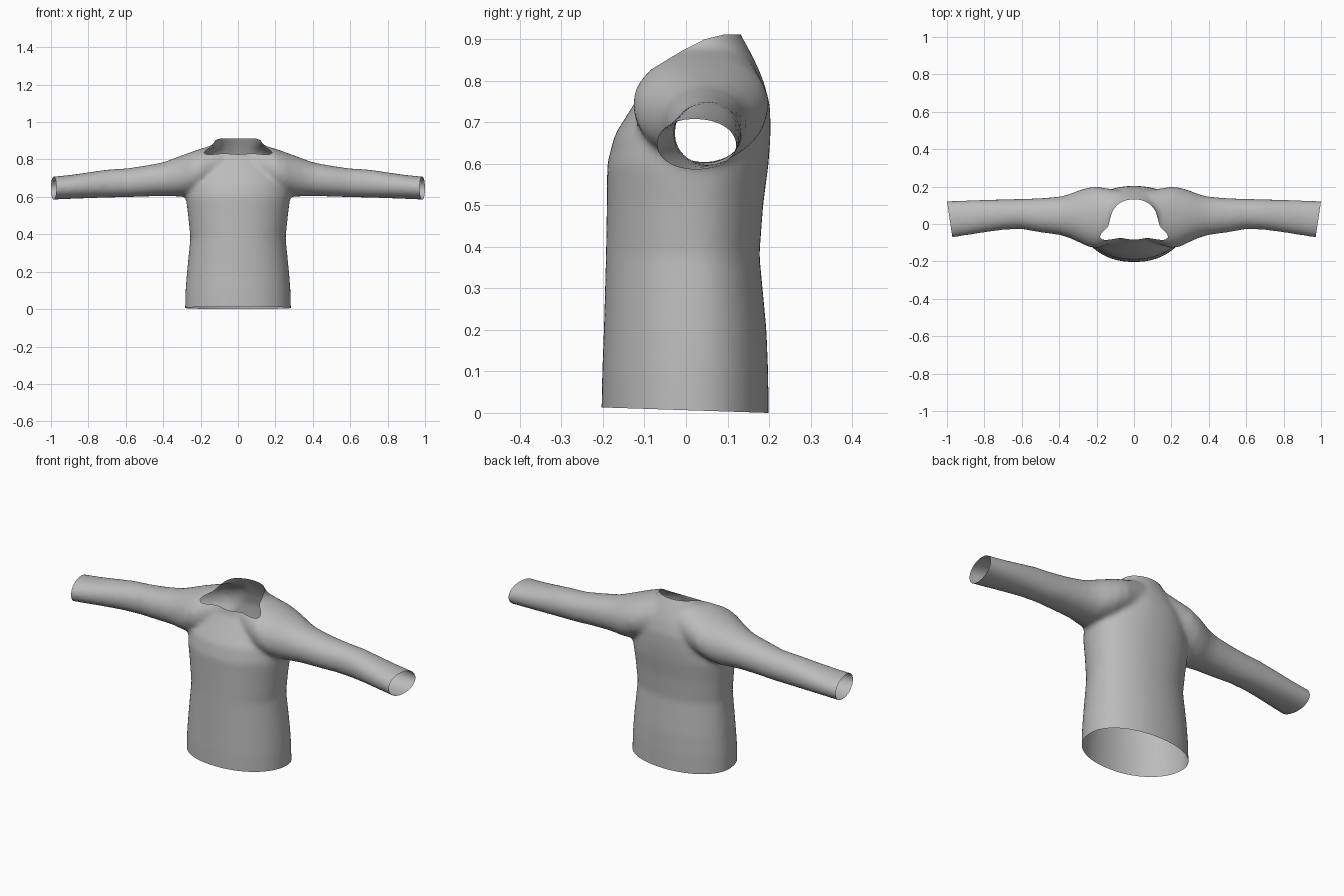
import bpy, bmesh
from math import sin, cos, tau, copysign
from mathutils import Vector

cube = bpy.data.objects.get("Cube")
if cube:
    bpy.data.objects.remove(cube)

SIDES = 48


def loft(bm, rings):
    """Closed tube through a list of rings of points."""
    loops = [[bm.verts.new(p) for p in ring] for ring in rings]
    for a, b in zip(loops, loops[1:]):
        for i in range(SIDES):
            j = (i + 1) % SIDES
            bm.faces.new((a[i], a[j], b[j], b[i]))
    bm.faces.new(loops[0][::-1])
    bm.faces.new(loops[-1])


def oval(power):
    """Unit superellipse points."""
    for i in range(SIDES):
        c, s = cos(tau * i / SIDES), sin(tau * i / SIDES)
        yield [copysign(abs(v) ** (2 / power), v) for v in (c, s)]


def torso_ring(z, front, back, half):
    mid = 0.02 if z < 0.7 else 0.035
    return [(half * c, mid + s * (back - mid if s > 0 else mid - front), z)
            for c, s in oval(2.1)]


def sleeve_ring(side, x, front, back, low, top):
    return [(side * x, (front + back) / 2 + c * (back - front) / 2,
             (low + top) / 2 + s * (top - low) / 2) for c, s in oval(2.1)]


# Torso sections: height, front, back, half width
TORSO = [
    (-0.06, -.205, .2, .285), (0.1, -.202, .198, .281), (0.2, -.198, .194, .273),
    (0.38, -.193, .177, .255), (0.5, -.191, .186, .267), (0.6, -.19, .199, .28),
    (0.67, -.172, .204, .272), (0.74, -.128, .203, .25), (0.8, -.09, .187, .2),
    (0.84, -.08, .17, .16), (0.88, -.077, .15, .133), (0.91, -.075, .132, .118),
    (0.96, -.075, .115, .108)]
# Sleeve sections: distance out, front, back, bottom, top
SLEEVE = [
    (.08, -.09, .18, .66, .895), (.2, -.13, .2, .63, .857), (.25, -.12, .194, .61, .84),
    (.3, -.095, .178, .602, .822), (.35, -.073, .158, .603, .803), (.4, -.058, .146, .604, .785),
    (.5, -.045, .138, .602, .766), (.6, -.027, .134, .598, .752), (.7, -.031, .132, .596, .746),
    (.8, -.045, .13, .593, .731), (.9, -.061, .126, .589, .717), (1.05, -.084, .12, .583, .702)]

bm = bmesh.new()
loft(bm, [torso_ring(*row) for row in TORSO])
for side in (1, -1):
    loft(bm, [sleeve_ring(side, *row) for row in SLEEVE])
bmesh.ops.recalc_face_normals(bm, faces=bm.faces)
mesh = bpy.data.meshes.new("shirt")
bm.to_mesh(mesh)
bm.free()
shirt = bpy.data.objects.new("shirt", mesh)
bpy.context.collection.objects.link(shirt)

# Merge the tubes into one skin and soften the joins
remesh = shirt.modifiers.new("merge", 'REMESH')
remesh.mode = 'VOXEL'
remesh.voxel_size = 0.011
soften = shirt.modifiers.new("soften", 'SMOOTH')
soften.factor = 0.5
soften.iterations = 12
bpy.context.view_layer.update()
evaluated = shirt.evaluated_get(bpy.context.evaluated_depsgraph_get())
bm = bmesh.new()
bm.from_mesh(evaluated.to_mesh())
evaluated.to_mesh_clear()
shirt.modifiers.clear()


def trim(point, outward):
    """Cut the skin open, dropping what lies on the outward side."""
    bmesh.ops.bisect_plane(bm, geom=bm.verts[:] + bm.edges[:] + bm.faces[:],
                           plane_co=Vector(point), plane_no=Vector(outward).normalized(),
                           clear_outer=True)


# Hem and cuffs
trim((0, .198, 0), (0, -.033, -1))
for side in (1, -1):
    trim((side, .122, .65), (side, -.15, 0))

# Neckline, rising from the front to the nape
NECK = [(-.076, .832), (-.01, .872), (.045, .9), (.09, .911), (.14, .911)]
for (y0, z0), (y1, z1) in zip(NECK, NECK[1:]):
    trim((0, y0, z0), (0, z0 - z1, y1 - y0))

bm.to_mesh(mesh)
bm.free()

# Cloth colour
cloth = bpy.data.materials.new("grey cloth")
cloth.use_nodes = True
colour = (0.5, 0.5, 0.5, 1)
cloth.diffuse_color = colour
cloth.node_tree.nodes["Principled BSDF"].inputs["Base Color"].default_value = colour
mesh.materials.clear()
mesh.materials.append(cloth)

bpy.context.view_layer.objects.active = shirt
shirt.select_set(True)
bpy.ops.object.shade_smooth_by_angle(angle=0.9)
